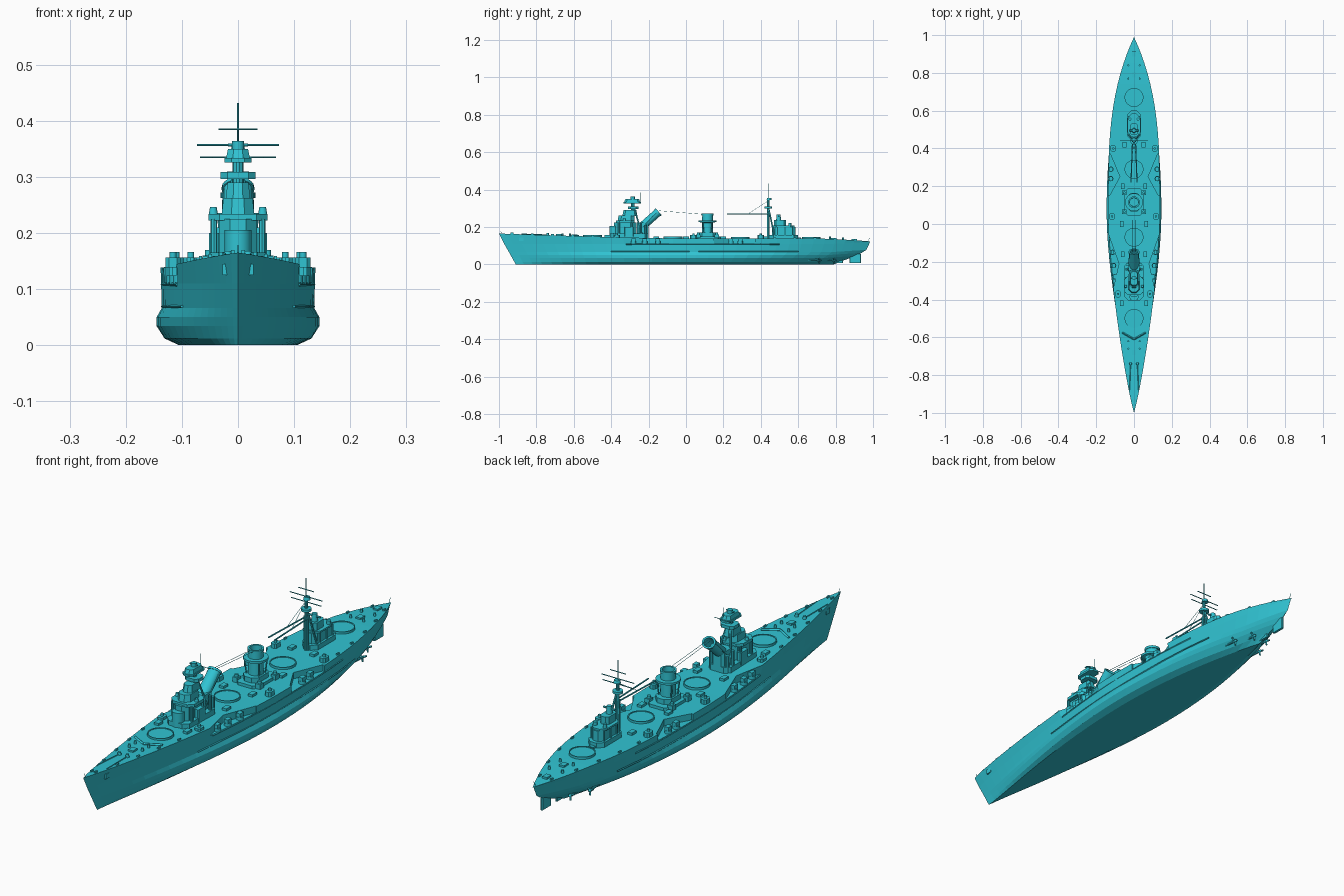
import bpy, bmesh, math
from mathutils import Vector, Matrix

if "Cube" in bpy.data.objects:
    bpy.data.objects.remove(bpy.data.objects["Cube"])

paint = bpy.data.materials.new("teal_paint")
paint.diffuse_color = (0.03, 0.55, 0.65, 1)
paint.use_nodes = True
paint.node_tree.nodes["Principled BSDF"].inputs["Base Color"].default_value = paint.diffuse_color


def finish(name, bm, smooth=False):
    bmesh.ops.remove_doubles(bm, verts=bm.verts, dist=1e-5)
    bmesh.ops.recalc_face_normals(bm, faces=bm.faces)
    me = bpy.data.meshes.new(name)
    bm.to_mesh(me)
    bm.free()
    ob = bpy.data.objects.new(name, me)
    bpy.context.collection.objects.link(ob)
    me.materials.append(paint)
    if smooth:
        me.shade_smooth()
        me.set_sharp_from_angle(angle=math.radians(35))
    return ob


def prism(name, pts, z0, z1, top=1.0):
    """Extruded plan outline, optionally scaled about its middle at the top."""
    bm = bmesh.new()
    c = sum((Vector(p) for p in pts), Vector((0, 0))) / len(pts)
    lo = [bm.verts.new((x, y, z0)) for x, y in pts]
    hi = [bm.verts.new((c.x + (x - c.x) * top, c.y + (y - c.y) * top, z1)) for x, y in pts]
    bm.faces.new(lo)
    bm.faces.new(hi)
    for i in range(len(pts)):
        j = (i + 1) % len(pts)
        bm.faces.new((lo[i], lo[j], hi[j], hi[i]))
    return finish(name, bm)


def box(name, x, y, w, l, z0, z1):
    return prism(name, [(x - w, y - l), (x + w, y - l), (x + w, y + l), (x - w, y + l)], z0, z1)


def house(name, y0, y1, w, z0, z1, ch=0.02, x=0, top=1.0):
    """Deckhouse with chamfered corners."""
    c = min(ch, w * 0.6)
    half = [(w - c, y0), (w, y0 + c), (w, y1 - c), (w - c, y1)]
    return prism(name, [(x + a, b) for a, b in half] + [(x - a, b) for a, b in half[::-1]], z0, z1, top)


def lathe(name, prof, loc, axis=(0, 0, 1), seg=20, sy=1):
    bm = bmesh.new()
    m = Matrix.Translation(loc) @ Vector(axis).to_track_quat('Z', 'Y').to_matrix().to_4x4()
    rings = [[bm.verts.new(m @ Vector((r * math.cos(2 * math.pi * i / seg),
                                       r * sy * math.sin(2 * math.pi * i / seg), z)))
              for i in range(seg)] for r, z in prof]
    for a, b in zip(rings, rings[1:]):
        for i in range(seg):
            j = (i + 1) % seg
            bm.faces.new((a[i], a[j], b[j], b[i]))
    return finish(name, bm, True)


def disc(name, x, y, r, z0, z1, r2=None, seg=16):
    return lathe(name, [(0, z0), (r, z0), (r2 or r, z1), (0, z1)], (x, y, 0), seg=seg)


def rod(name, a, b, r, seg=6):
    d = Vector(b) - Vector(a)
    return lathe(name, [(0, 0), (r, 0), (r, d.length), (0, d.length)], a, d, seg)


def deck(y):
    return 0.138 + 0.027 * max(0, -y) ** 1.3 - 0.016 * max(0, (y - 0.7) / 0.3) ** 1.5


def edge(y):
    t = (y - 0.05) / (1.05 if y < 0.05 else 0.94)
    return 0.138 * ((1 - abs(t) ** 1.5) ** 0.9 if t < 0 else 1 - t ** 3.2)


# Hull: levels are (z, half beam, bow y, stern y, bow power, bow exponent, stern power)
levels = [(0, .105, -.91, .79, 1.9, 1.2, 2.0), (.012, .131, -.917, .85, 1.8, 1.15, 2.1),
          (.034, .145, -.929, .91, 1.7, 1.1, 2.2), (.05, .145, -.938, .94, 1.65, 1.05, 2.4),
          (.066, .136, -.947, .965, 1.6, 1.0, 2.7), (.11, .137, -.972, .985, 1.5, .95, 3.0),
          (None, .138, -1, .99, 1.5, .9, 3.2)]
bm = bmesh.new()
rings, N = [], 30
for i in range(N + 1):
    t = math.sin((i / N * 2 - 1) * math.pi / 2) * 0.35 + (i / N * 2 - 1) * 0.65
    half = []
    for z, w, yb, ys, a, e, s in levels:
        y = 0.05 + (t * (0.05 - yb) if t < 0 else t * (ys - 0.05))
        f = max(0, 1 - abs(t) ** a) ** e if t < 0 else max(0, 1 - t ** s)
        zz = deck(y) if z is None else z
        if z and t > 0.8:
            zz += (t - 0.8) / 0.2 * 0.012
        half.append((w * f, y, zz))
    rings.append([bm.verts.new(p) for p in half] +
                 [bm.verts.new((-x, y, z)) for x, y, z in half[::-1]])
for a, b in zip(rings, rings[1:]):
    for i in range(len(a)):
        j = (i + 1) % len(a)
        bm.faces.new((a[i], a[j], b[j], b[i]))
hull = finish("hull", bm)

# Side gun recesses cut into the deck edge
for s in (1, -1):
    for pts in ([(.075, .25), (.125, .37), (.2, .37), (.2, .15), (.13, .15)],
                [(.08, -.21), (.13, -.07), (.2, -.07), (.2, -.35), (.112, -.35)]):
        cut = prism("recess_cutter", [(s * x, y) for x, y in pts], .112, .2)
        cut.hide_render = True
        cut.hide_viewport = True
        mod = hull.modifiers.new("recess", 'BOOLEAN')
        mod.object = cut
        mod.solver = 'EXACT'

# Main gun barbettes
for y in (-.5, -.07, .29, .67):
    z = deck(y)
    lathe("barbette", [(.05, z - .01), (.05, z + .009), (.046, z + .009), (.046, z + .006), (0, z + .006)],
          (0, y, 0), seg=28)

# Forward superstructure and tower
house("bridge_base", -.405, -.2, .05, .13, .165)
house("bridge_block", -.385, -.265, .034, .16, .225)
house("bridge_wing", -.375, -.275, .053, .222, .234)
house("bridge_wheelhouse", -.365, -.275, .029, .234, .262, top=.9)
house("bridge_upper", -.34, -.26, .022, .26, .29, top=.85)
disc("conning_tower", 0, -.385, .024, .14, .205)
for s in (1, -1):
    for y in (-.36, -.29, -.24):
        rod("bridge_pillar", (s * .043, y, .15), (s * .043, y, .225), .006, 8)
    house("bridge_side_room", -.33, -.28, .01, .15, .2, .004, s * .042)
    disc("rangefinder", s * .044, -.33, .008, .234, .246, .006)
    rod("tripod_leg", (s * .035, -.235, .16), (s * .006, -.28, .31), .004)
rod("fore_mast", (0, -.285, .2), (0, -.285, .335), .01, 10)
house("searchlight_platform", -.31, -.255, .031, .296, .309, .012)
house("spotting_top_floor", -.335, -.24, .024, .326, .334, .012)
house("spotting_top", -.33, -.245, .021, .334, .35, .012, top=.85)
disc("director", 0, -.285, .011, .35, .364)
rod("director_arm", (-.018, -.285, .357), (.018, -.285, .357), .003)
rod("fore_yard", (-.045, -.245, .335), (.045, -.245, .335), .0012)
rod("fore_topmast", (0, -.245, .33), (0, -.245, .385), .0012)

# Forward funnel: upright trunk and swept-back pipe
house("fore_funnel_trunk", -.262, -.2, .028, .13, .225, .01)
lathe("fore_funnel", [(.026, 0), (.026, .115), (.029, .115), (.029, .123), (.021, .123), (.02, .07), (0, .07)],
      (0, -.238, .2), (0, .09, .08), 20, .85)
for s in (1, -1):
    rod("funnel_steam_pipe", (s * .027, -.232, .2), (s * .024, -.16, .275), .003)
    rod("funnel_uptake", (s * .036, -.215, .14), (s * .036, -.215, .21), .008, 10)

# Aft funnel
house("aft_funnel_base", .045, .19, .052, .13, .15)
house("aft_funnel_house", .065, .165, .036, .15, .17)
lathe("aft_funnel", [(.03, .16), (.028, .262), (.031, .262), (.031, .272), (.023, .272), (.022, .2), (0, .2)],
      (0, .115, 0), seg=24)
lathe("aft_funnel_gallery", [(.028, .222), (.047, .227), (.047, .236), (.028, .236)], (0, .115, 0), seg=24)
for s in (1, -1):
    for y in (.065, .165):
        box("funnel_platform", s * .052, y, .011, .012, .14, .16)
        disc("searchlight", s * .052, y, .007, .16, .17)
        rod("gallery_strut", (s * .028, y + (.115 - y) * .6, .165), (s * .034, y + (.115 - y) * .5, .226), .003)

# Aft superstructure
house("aft_house_base", .445, .6, .036, .13, .158, .03)
house("aft_house", .46, .585, .027, .155, .2, .018)
house("aft_bridge_deck", .465, .58, .034, .2, .207, .02)
house("aft_bridge", .47, .535, .02, .207, .238, .01)
disc("aft_director", 0, .495, .013, .238, .268, .01)
rod("aft_rangefinder", (-.026, .495, .257), (.026, .495, .257), .004)
for s in (1, -1):
    for y in (.49, .53, .57):
        rod("aft_pillar", (s * .03, y, .15), (s * .03, y, .202), .003)
    disc("aft_searchlight", s * .022, .555, .008, .207, .222)

# Main mast with yards and boat booms
rod("main_mast", (0, .44, .13), (0, .44, .345), .006, 10)
rod("main_topmast", (0, .44, .34), (0, .44, .432), .002)
disc("mast_platform", 0, .44, .02, .3, .31)
disc("mast_lookout", 0, .445, .014, .343, .355, .011)
for z, w in ((.335, .068), (.357, .073), (.385, .035)):
    rod("yard", (-w, .44, z), (w, .44, z), .0018)
for s in (1, -1):
    rod("mast_leg", (s * .03, .475, .14), (s * .004, .442, .3), .004)
    rod("boat_boom", (s * .016, .22, .269), (s * .008, .44, .269), .003)
    rod("boom_post", (s * .008, .44, .14), (s * .008, .44, .275), .004)
    rod("boom_stay", (s * .012, .33, .269), (0, .44, .34), .0008)
    rod("aerial", (s * .006, -.145, .287), (s * .008, .09, .268), .0008)

# Deck edge guns, platforms and belt ledges
for s in (1, -1):
    for y in (.29, .24, -.15, -.22, -.28):
        x = edge(y) - .014
        disc("side_gun_tub", s * x, y, .014, .108, .124)
        box("side_gun_shield", s * x, y, .009, .012, .124, .139)
    for y in (-.37, .04, .4):
        x = edge(y) - .022
        house("gun_platform", y - .018, y + .018, .013, .13, .156, .006, s * x)
        disc("light_gun", s * x, y, .006, .156, .166)
    for x, y in ((.05, .42), (.06, .2), (.065, 0), (.06, -.16), (.065, -.42)):
        box("deck_locker", s * x, y, .01, .015, .13, deck(y) + .01)
    rod("breakwater", (0, -.61, deck(-.61) + .003), (s * .062, -.575, deck(-.58) + .002), .005, 4)
    for i in range(18):
        y = -.93 + i * .108
        if abs(y) > .4 and edge(y) > .012:
            box("bollard", s * (edge(y) - .008), y, .003, .007, deck(y) - .002, deck(y) + .007)
    for y0, y1, z in ((-.32, .5, .108), (-.4, .6, .069)):
        pts = [y0 + (y1 - y0) * k / 8 for k in range(9)]
        for a, b in zip(pts, pts[1:]):
            rod("belt_ledge", (s * (edge(a) - .003), a, z), (s * (edge(b) - .003), b, z), .003, 4)

# Foredeck and quarterdeck fittings
for s in (1, -1):
    disc("capstan", s * .018, -.74, .009, .145, deck(-.74) + .012, .006)
    rod("anchor_chain", (s * .018, -.74, deck(-.74) + .002), (s * .024, -.88, deck(-.88) + .002), .002, 4)
    box("anchor", s * (edge(-.88) - .004), -.88, .004, .012, .125, .145)
    for y in (-.66, -.62, .77, .84):
        disc("vent", s * .03, y, .005, .115, deck(y) + .012)
for y in (-.68, .6, .79, .9):
    box("hatch", 0, y, .011, .014, .11, deck(y) + .007)
rod("jackstaff", (0, -.985, .16), (0, -.99, .178), .001)
rod("ensign_staff", (0, .97, .12), (0, .985, .145), .001)

# Rudders, shafts and propellers
for y, l in ((.905, .03), (.815, .025)):
    rudder = house("rudder", y - l, y + l, .005, .008, .056, .004)
    rod("rudder_stock", (0, y, .05), (0, y, .1), .005)
for s in (1, -1):
    for x, y in ((.032, .79), (.065, .71)):
        rod("propeller_shaft", (s * x, y - .22, .03), (s * x, y, .022), .004, 8)
        rod("shaft_strut", (s * x, y - .015, .022), (s * x * .8, y - .02, .07), .003)
        lathe("propeller_hub", [(0, -.008), (.006, -.006), (.005, .008), (0, .014)], (s * x, y, .022), (0, 1, 0), 10)
        for k in range(3):
            a = k * 2 * math.pi / 3 + .5
            rod("propeller_blade", (s * x, y, .022),
                (s * x + .019 * math.cos(a), y + .003, .022 + .019 * math.sin(a)), .004, 4)
